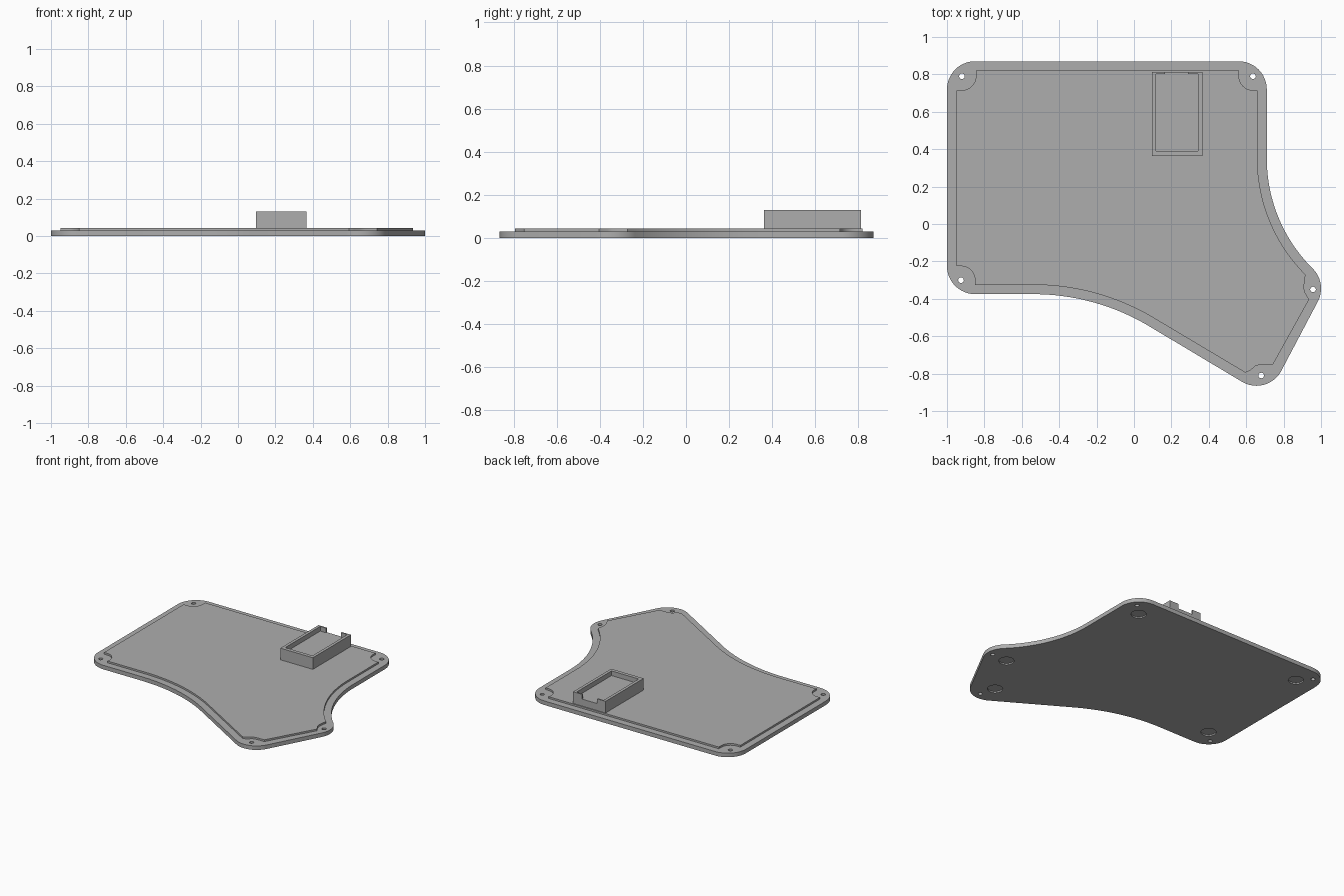
import bpy
import bmesh
from math import cos, sin, radians

if "Cube" in bpy.data.objects:
    bpy.data.objects.remove(bpy.data.objects["Cube"], do_unlink=True)

grey = bpy.data.materials.new("plain_grey")
grey.use_nodes = True
colour = (0.42, 0.42, 0.42, 1)
grey.diffuse_color = colour
grey.node_tree.nodes["Principled BSDF"].inputs["Base Color"].default_value = colour


def arc(cx, cy, r, start, end, steps=12):
    """Points along an arc, angles in degrees."""
    angles = [radians(start + (end - start) * i / steps) for i in range(steps + 1)]
    return [(cx + r * cos(a), cy + r * sin(a)) for a in angles]


def circle(cx, cy, r, sides=32):
    return arc(cx, cy, r, 0, 360, sides)[:-1]


def rect(x0, x1, y0, y1):
    return [(x0, y0), (x1, y0), (x1, y1), (x0, y1)]


def prisms(name, outlines, z0, z1):
    """One object holding an upright prism for each outline."""
    bm = bmesh.new()
    for points in outlines:
        low = [bm.verts.new((x, y, z0)) for x, y in points]
        high = [bm.verts.new((x, y, z1)) for x, y in points]
        bm.faces.new(low[::-1])
        bm.faces.new(high)
        for i in range(len(points)):
            j = (i + 1) % len(points)
            bm.faces.new((low[i], low[j], high[j], high[i]))
    bmesh.ops.recalc_face_normals(bm, faces=bm.faces[:])
    mesh = bpy.data.meshes.new(name)
    bm.to_mesh(mesh)
    bm.free()
    mesh.materials.append(grey)
    obj = bpy.data.objects.new(name, mesh)
    bpy.context.collection.objects.link(obj)
    return obj


def select(obj):
    bpy.ops.object.select_all(action='DESELECT')
    obj.select_set(True)
    bpy.context.view_layer.objects.active = obj


def cut(obj, outlines, z0, z1):
    """Subtract prisms from an object, then discard them."""
    cutter = prisms("cutter", outlines, z0, z1)
    cutter.hide_render = True
    mod = obj.modifiers.new("cut", 'BOOLEAN')
    mod.operation = 'DIFFERENCE'
    mod.solver = 'EXACT'
    mod.object = cutter
    select(obj)
    bpy.ops.object.modifier_apply(modifier=mod.name)
    bpy.data.objects.remove(cutter, do_unlink=True)


# Base plate with rounded corners and two sweeping concave edges
r = 0.15
base_plate = prisms("base_plate", [
    arc(-0.85, -0.225, r, 180, 270)
    + arc(-0.54, -1.585, 1.21, 90, 60, 20)
    + arc(0.655, -0.715, r, 240, 330)
    + arc(0.85, -0.345, r, 330, 405)
    + arc(1.538, 0.35, 0.828, 225, 180, 24)
    + arc(0.56, 0.72, r, 0, 90)
    + arc(-0.85, 0.72, r, 90, 180)], 0, 0.03)

# Screw holes through the plate, and round foot recesses underneath
screws = [(-0.92, 0.79), (0.636, 0.79), (-0.925, -0.3), (0.957, -0.35), (0.68, -0.81)]
feet = [(-0.84, 0.705), (0.55, 0.705), (-0.84, -0.215), (0.83, -0.355), (0.645, -0.695)]
cut(base_plate, [circle(x, y, 0.015, 20) for x, y in screws], -0.1, 0.1)
cut(base_plate, [circle(x, y, 0.052) for x, y in feet], -0.1, 0.01)

# Raised locating lip, notched around each screw
n = 0.075
raised_lip = prisms("raised_lip", [
    [(-0.95, -0.225)] + arc(-0.925, -0.3, n, 90, 0, 8) + [(-0.85, -0.325)]
    + arc(-0.54, -1.585, 1.26, 90, 60, 20)
    + [(0.594, -0.794), (0.62, -0.785), (0.65, -0.758), (0.68, -0.751), (0.743, -0.751)]
    + [(0.936, -0.404), (0.914, -0.365), (0.908, -0.34), (0.914, -0.29)]
    + arc(1.538, 0.35, 0.878, 225, 180, 24)
    + [(0.66, 0.715)] + arc(0.636, 0.79, n, 270, 180, 8) + [(0.561, 0.82)]
    + [(-0.845, 0.82)] + arc(-0.92, 0.79, n, 0, -90, 8) + [(-0.95, 0.715)]], 0.03, 0.043)

# Raised holder block with a shallow pocket and an opening in its back wall
holder_block = prisms("holder_block", [rect(0.096, 0.365, 0.363, 0.813)], 0.043, 0.13)
cut(holder_block, [rect(0.118, 0.343, 0.39, 0.803)], 0.095, 0.2)
cut(holder_block, [rect(0.165, 0.29, 0.78, 0.9)], 0.095, 0.2)

# Smooth the curved walls while keeping the rims sharp
for part in (base_plate, raised_lip):
    select(part)
    bpy.ops.object.shade_smooth_by_angle(angle=radians(30))
